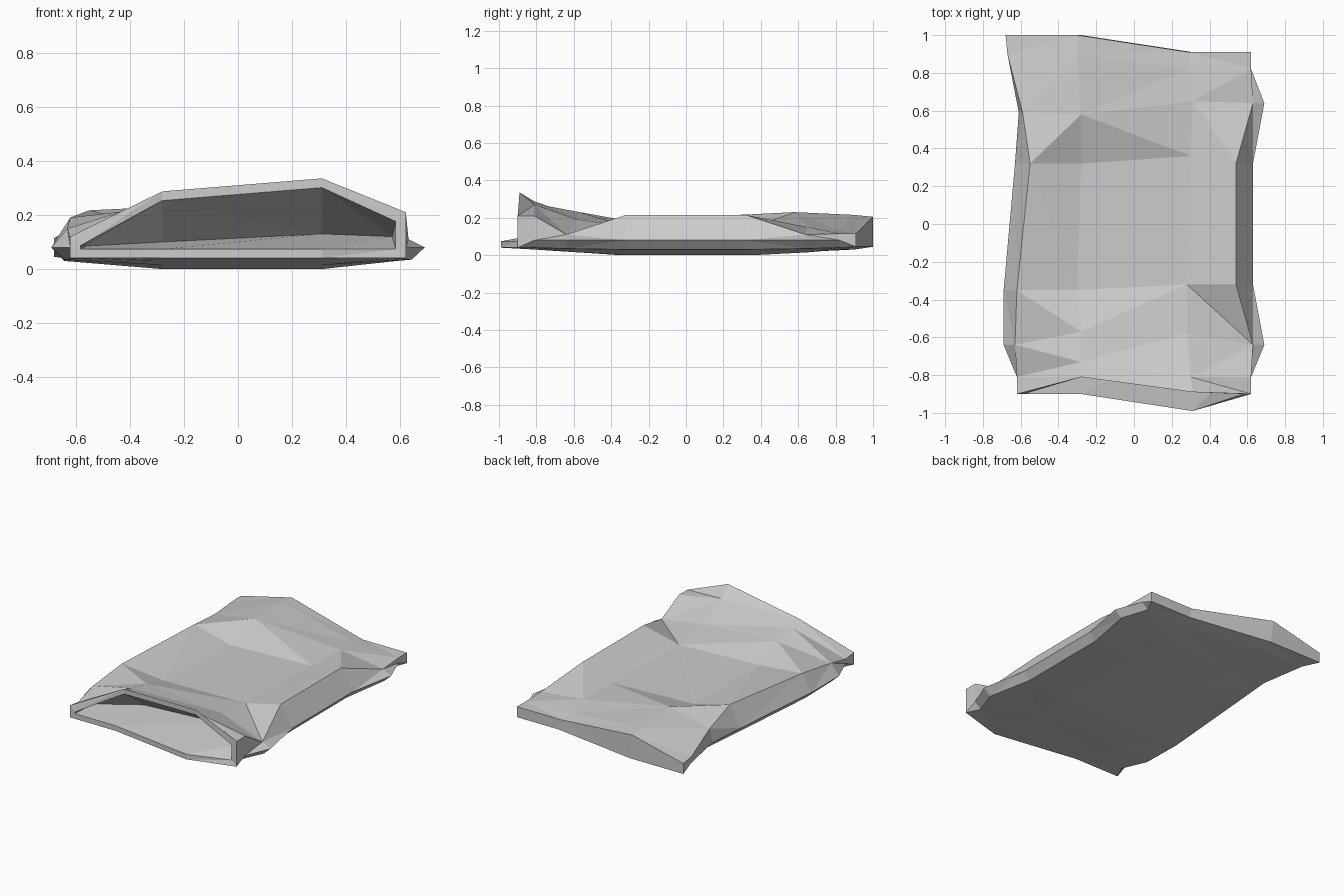
import bpy
import bmesh

cube = bpy.data.objects.get("Cube")
if cube:
    bpy.data.objects.remove(cube, do_unlink=True)

# One flat grey for the whole sack
grey = bpy.data.materials.new("light_grey")
grey.use_nodes = True
colour = (0.6, 0.6, 0.6, 1)
grey.diffuse_color = colour
grey.node_tree.nodes["Principled BSDF"].inputs["Base Color"].default_value = colour

# Creases running front to back along the top, from the right side to the left
right_crease = [(-.62, -.9, .12), (-.62, -.81, .11), (-.63, -.64, .15), (-.62, -.35, .19),
                (-.55, .32, .217), (-.59, .59, .17), (-.67, .9, .12), (-.68, 1, .115)]
inner_right_crease = [(-.28, -.81, .287), (-.28, -.73, .26), (-.28, -.57, .23), (-.3, -.35, .16),
                      (-.28, .32, .15), (-.28, .58, .23), (-.3, .9, .215), (-.3, 1, .205)]
inner_left_crease = [(.31, -.89, .335), (.3, -.81, .27), (.28, -.58, .19), (.28, -.32, .155),
                     (.3, .36, .15), (.31, .65, .15), (.29, .82, .13), (.29, .91, .115)]
left_crease = [(.62, -.9, .21), (.62, -.81, .21), (.63, -.64, .11), (.54, -.32, .215),
               (.54, .32, .215), (.63, .64, .11), (.62, .82, .115), (.62, .91, .115)]
top = [right_crease, inner_right_crease, inner_left_crease, left_crease]

# Side folds and underside
left_fold = [.62, .62, .69, .63, .63, .69, .62, .62]
right_fold = [-.62, -.62, -.69, -.69, -.63, -.61, -.67, -.68]
belly = [.04, .03, .015, 0, 0, .015, .03, .045]
hem = [.04, .04, .035, .03, .03, .035, .04, .045]


def cross_section(i):
    """Ten points: four on top, left fold, four underneath, right fold."""
    upper = [crease[i] for crease in top]
    front, end = i == 0, i in (0, 7)
    r, l = upper[0], upper[3]
    low = .93 if not end else 1
    under = [(left_fold[i] * low, l[1], hem[i]),
             (.31, -.99 if front else upper[2][1], belly[i]),
             (-.28, -.9 if front else upper[1][1], belly[i]),
             (right_fold[i] * low, r[1], hem[i])]
    left = (left_fold[i], l[1], (l[2] + hem[i]) / 2 if end else .08)
    right = (right_fold[i], r[1], (r[2] + hem[i]) / 2 if end else .08)
    return upper + [left] + under + [right]


bm = bmesh.new()


def add_ring(points):
    return [bm.verts.new(p) for p in points]


def add_face(verts):
    verts = list(dict.fromkeys(verts))
    if len(verts) > 2:
        bm.faces.new(verts)


def bridge(a, b, folded=None):
    for j in range(len(a)):
        k = (j + 1) % len(a)
        if j == folded:
            add_face([a[j], a[k], b[j]])
            add_face([a[k], b[k], b[j]])
        else:
            add_face([a[j], a[k], b[k], b[j]])


# Outer skin
rings = [add_ring(cross_section(i)) for i in range(8)]
for i in range(7):
    bridge(rings[i], rings[i + 1], folded=2 if i == 2 else None)

# Closed back end
b = rings[7]
for strip in ((9, 0, 1, 7, 8), (1, 2, 6, 7), (2, 3, 4, 5, 6)):
    add_face([b[j] for j in strip])

# Thick rim around the open mouth
rim = []
for j, (x, y, z) in enumerate(cross_section(0)):
    shift = -.034 if j < 4 else .034 if 5 <= j <= 8 else 0
    rim.append((x * .94 if abs(x) > .5 else x, y, z + shift))
mouth = add_ring(rim)
bridge(mouth, rings[0])

# Wedge-shaped pocket behind the mouth
seam = add_ring([(-.56, -.74, .085), (-.28, -.6, .1), (.31, -.6, .13), (.57, -.74, .12)])
bridge([seam[c] for c in (0, 1, 2, 3, 3, 3, 2, 1, 0, 0)], mouth)

bmesh.ops.triangulate(bm, faces=bm.faces[:], quad_method='SHORT_EDGE')
bmesh.ops.recalc_face_normals(bm, faces=bm.faces[:])
mesh = bpy.data.meshes.new("crumpled_sack")
bm.to_mesh(mesh)
bm.free()
mesh.materials.append(grey)
sack = bpy.data.objects.new("crumpled_sack", mesh)
bpy.context.collection.objects.link(sack)
